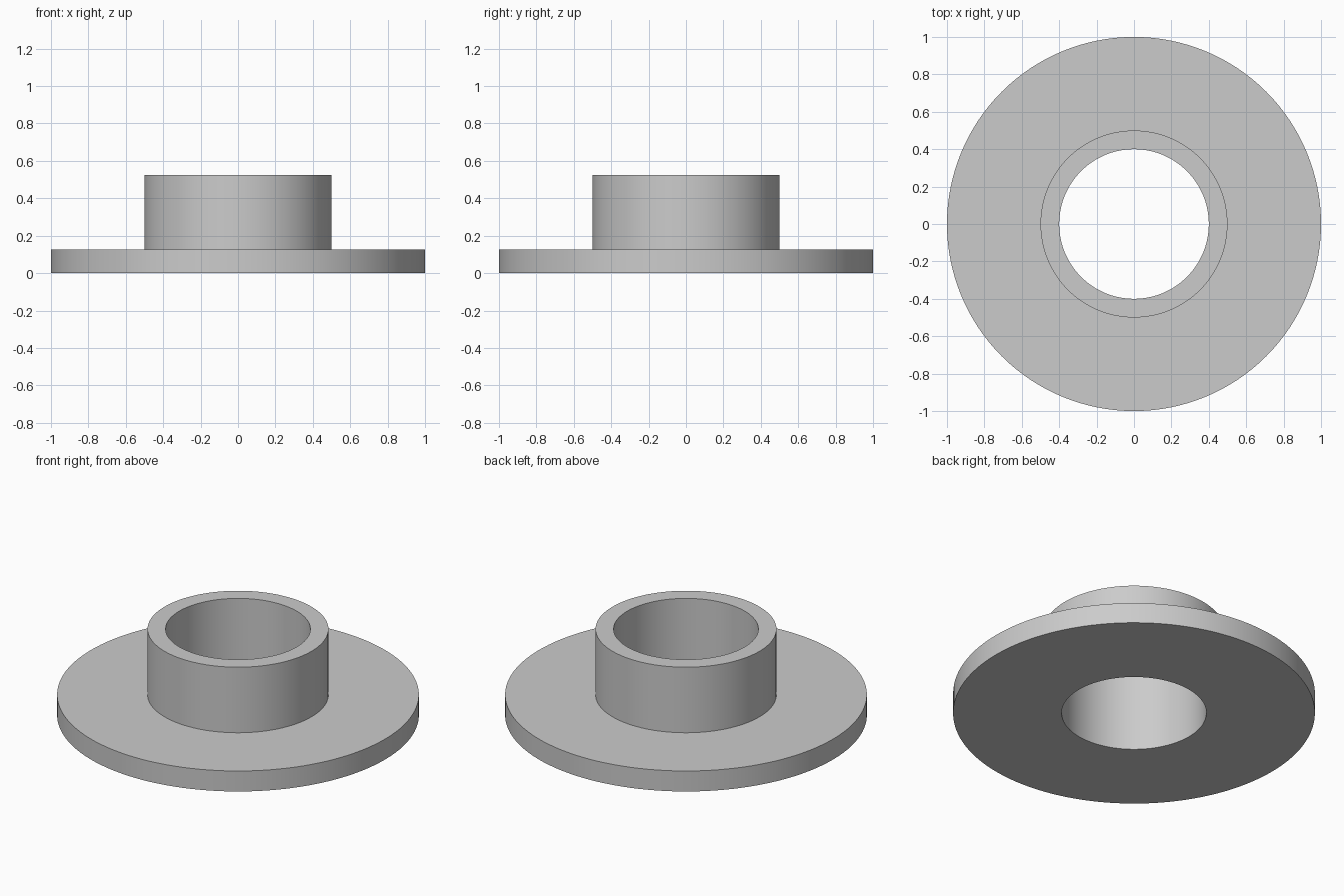
import bpy
import bmesh
from math import cos, sin, tau

SEGMENTS = 128
BORE, COLLAR, RIM = 0.4, 0.5, 1.0
FLANGE_TOP, COLLAR_TOP = 0.125, 0.525

cube = bpy.data.objects.get("Cube")
if cube:
    bpy.data.objects.remove(cube, do_unlink=True)

# Plain grey metal
grey = bpy.data.materials.new("plain grey")
grey.use_nodes = True
grey.diffuse_color = (0.6, 0.6, 0.6, 1)
grey.node_tree.nodes["Principled BSDF"].inputs["Base Color"].default_value = grey.diffuse_color


def lathe(name, profile):
    """Revolve a closed (radius, height) outline around z."""
    bm = bmesh.new()
    rings = []
    for i in range(SEGMENTS):
        a = tau * i / SEGMENTS
        rings.append([bm.verts.new((r * cos(a), r * sin(a), z)) for r, z in profile])
    for i, ring in enumerate(rings):
        following = rings[(i + 1) % SEGMENTS]
        for j in range(len(profile)):
            k = (j + 1) % len(profile)
            bm.faces.new((ring[j], following[j], following[k], ring[k]))
    bmesh.ops.recalc_face_normals(bm, faces=bm.faces)
    mesh = bpy.data.meshes.new(name)
    bm.to_mesh(mesh)
    bm.free()
    mesh.materials.append(grey)
    obj = bpy.data.objects.new(name, mesh)
    bpy.context.collection.objects.link(obj)
    bpy.ops.object.select_all(action="DESELECT")
    obj.select_set(True)
    bpy.context.view_layer.objects.active = obj
    bpy.ops.object.shade_smooth_by_angle()
    return obj


# Wide flange and raised collar in one piece, with a bore right through
lathe("flanged_bushing", [
    (BORE, 0), (RIM, 0), (RIM, FLANGE_TOP),
    (COLLAR, FLANGE_TOP), (COLLAR, COLLAR_TOP), (BORE, COLLAR_TOP),
])
